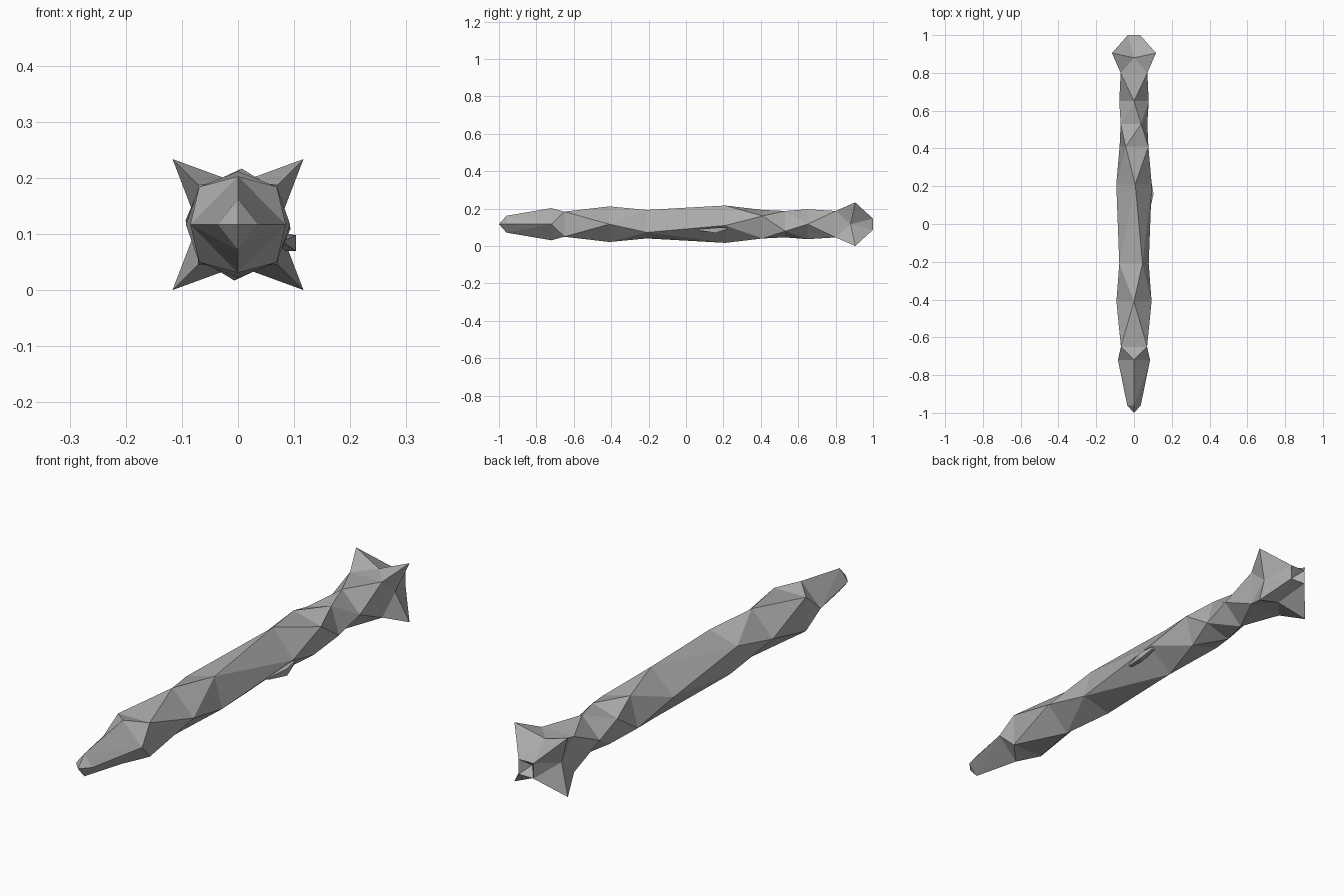
import bpy, bmesh
from math import sin, cos, radians
from mathutils import Vector

cube = bpy.data.objects.get("Cube")
if cube:
    bpy.data.objects.remove(cube)

AXIS_Z = 0.117

hull_grey = bpy.data.materials.new("hull_grey")
hull_grey.use_nodes = True
GREY = (0.42, 0.42, 0.42, 1)
hull_grey.diffuse_color = GREY
hull_grey.node_tree.nodes["Principled BSDF"].inputs["Base Color"].default_value = GREY


def finish(bm, name):
    """Weld, orient and store a bmesh as a flat-shaded object."""
    bmesh.ops.remove_doubles(bm, verts=bm.verts, dist=0.0005)
    bmesh.ops.recalc_face_normals(bm, faces=bm.faces)
    mesh = bpy.data.meshes.new(name)
    bm.to_mesh(mesh)
    bm.free()
    mesh.materials.append(hull_grey)
    obj = bpy.data.objects.new(name, mesh)
    bpy.context.collection.objects.link(obj)
    return obj


def ring(y, rx, rz, turn):
    """Four points around the long axis, turned by some degrees."""
    angles = [radians(turn + 90 * i) for i in range(4)]
    return [Vector((rx * cos(a), y, AXIS_Z + rz * sin(a))) for a in angles]


def skin(bm, first, second):
    """Faceted skin between two rings, without the end caps."""
    verts = [bm.verts.new(p) for p in first + second]
    made = bmesh.ops.convex_hull(bm, input=verts)["geom"]
    faces = [f for f in made if isinstance(f, bmesh.types.BMFace)]
    caps = [f for f in faces
            if max(v.co.y for v in f.verts) - min(v.co.y for v in f.verts) < 1e-5]
    bmesh.ops.delete(bm, geom=caps, context='FACES_ONLY')


def triangle(bm, *points):
    bm.faces.new([bm.verts.new(p) for p in points])


# Main hull: twisted four-sided rings, listed as y, x radius, z radius, turn
sections = [
    (-0.96, 0.036, 0.045, 0),
    (-0.72, 0.085, 0.086, 0),
    (-0.65, 0.098, 0.095, 45),
    (-0.41, 0.093, 0.095, 0),
    (-0.21, 0.09, 0.088, 60),
    (0.21, 0.094, 0.1, -4),
    (0.41, 0.088, 0.088, 30),
    (0.53, 0.08, 0.08, 62),
    (0.65, 0.078, 0.08, 0),
    (0.80, 0.1, 0.1, 45),
]
rings = [ring(*s) for s in sections]
bm = bmesh.new()
for a, b in zip(rings, rings[1:]):
    skin(bm, a, b)

# Nose point
tip = Vector((0, -1, AXIS_Z))
for i in range(4):
    triangle(bm, rings[0][i], rings[0][(i + 1) % 4], tip)

# Tail: four diagonal spikes growing from the hull, and a recessed nozzle
root = rings[-1]
waist = ring(0.88, 0.072, 0.074, 0)
end = ring(1.0, 0.046, 0.042, 45)
spikes = ring(0.905, 0.165, 0.165, 45)
recess = Vector((0, 0.96, AXIS_Z))
for i in range(4):
    j = (i + 1) % 4
    loop = [root[i], waist[j], end[i], waist[i]]
    for k in range(4):
        triangle(bm, loop[k], loop[(k + 1) % 4], spikes[i])
    triangle(bm, root[i], root[j], waist[j])
    triangle(bm, end[i], end[j], waist[j])
    triangle(bm, end[i], end[j], recess)
finish(bm, "hull")

# Small wedge-shaped side pod
bm = bmesh.new()
for y, x0, x1, z0, z1 in ((0.07, 0.07, 0.084, 0.083, 0.09),
                          (0.16, 0.084, 0.103, 0.07, 0.098),
                          (0.22, 0.08, 0.093, 0.09, 0.1)):
    for x in (x0, x1):
        for z in (z0, z1):
            bm.verts.new((x, y, z))
bmesh.ops.convex_hull(bm, input=bm.verts)
finish(bm, "side_pod")
